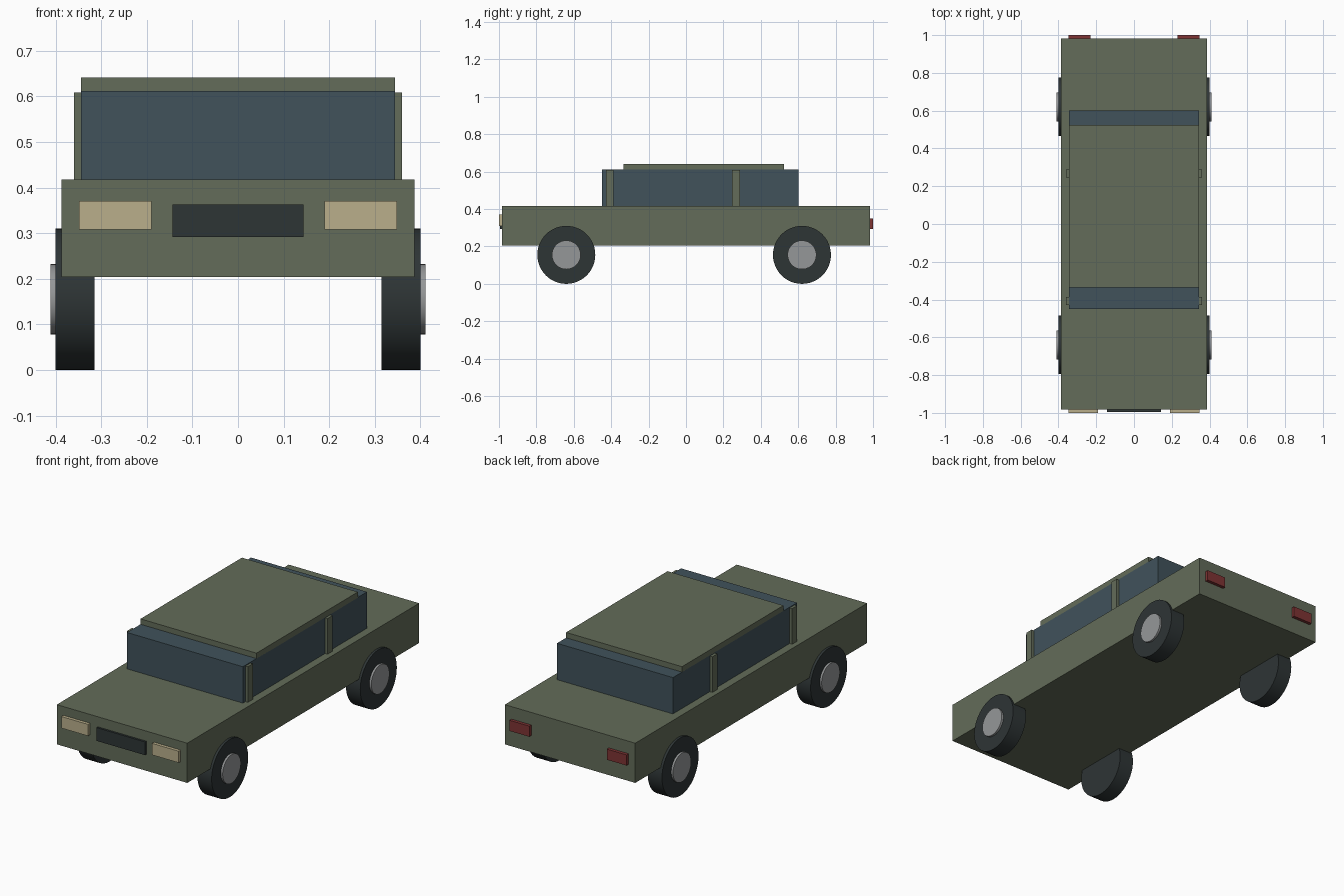
import bpy
import math

cube = bpy.data.objects.get("Cube")
if cube:
    bpy.data.objects.remove(cube, do_unlink=True)


def material(name, rgb):
    mat = bpy.data.materials.new(name)
    mat.use_nodes = True
    colour = (*rgb, 1.0)
    mat.diffuse_color = colour
    bsdf = next(n for n in mat.node_tree.nodes if n.type == "BSDF_PRINCIPLED")
    bsdf.inputs["Base Color"].default_value = colour
    return mat


paint = material("olive paint", (0.125, 0.15, 0.1))
glass = material("blue grey glass", (0.052, 0.085, 0.105))
rubber = material("black rubber", (0.027, 0.035, 0.036))
metal = material("grey metal", (0.3, 0.31, 0.315))
lamp = material("cream lamp", (0.49, 0.43, 0.26))
red = material("red lamp", (0.21, 0.033, 0.033))


def box(name, low, high, mat):
    """Box between two opposite corners."""
    centre = [(a + b) / 2 for a, b in zip(low, high)]
    bpy.ops.mesh.primitive_cube_add(size=1, location=centre)
    obj = bpy.context.object
    obj.name = name
    obj.scale = [b - a for a, b in zip(low, high)]
    bpy.ops.object.transform_apply(location=False, rotation=False, scale=True)
    obj.data.materials.append(mat)
    return obj


def disc(name, radius, inner, outer, y, side, mat):
    """Cylinder lying along x, between two distances from the middle."""
    bpy.ops.mesh.primitive_cylinder_add(
        vertices=48, radius=radius, depth=outer - inner,
        location=(side * (inner + outer) / 2, y, 0.155),
        rotation=(0, math.pi / 2, 0))
    obj = bpy.context.object
    obj.name = name
    obj.data.materials.append(mat)
    bpy.ops.object.shade_smooth_by_angle(angle=math.radians(30))


# Body, cabin and roof
box("body", (-0.387, -0.983, 0.204), (0.387, 0.983, 0.417), paint)
box("cabin_glass", (-0.344, -0.45, 0.417), (0.344, 0.602, 0.612), glass)
box("roof", (-0.344, -0.335, 0.61), (0.344, 0.525, 0.641), paint)

# Front grille
box("grille", (-0.144, -0.994, 0.292), (0.144, -0.98, 0.363), rubber)

for side, label in ((1, "left"), (-1, "right")):
    def mirrored_box(name, low, high, mat):
        xs = sorted((side * low[0], side * high[0]))
        box(f"{label}_{name}", (xs[0], *low[1:]), (xs[1], *high[1:]), mat)

    # Lamps
    mirrored_box("headlight", (0.19, -1.0, 0.308), (0.348, -0.98, 0.37), lamp)
    mirrored_box("tail_light", (0.23, 0.98, 0.293), (0.347, 1.0, 0.35), red)

    # Door pillars
    for place, y in (("front", -0.408), ("rear", 0.268)):
        mirrored_box(f"{place}_pillar", (0.33, y - 0.021, 0.417),
                     (0.359, y + 0.021, 0.608), paint)

    # Wheels
    for place, y in (("front", -0.64), ("rear", 0.62)):
        disc(f"{label}_{place}_tyre", 0.155, 0.315, 0.4, y, side, rubber)
        disc(f"{label}_{place}_hub", 0.077, 0.39, 0.411, y, side, metal)
